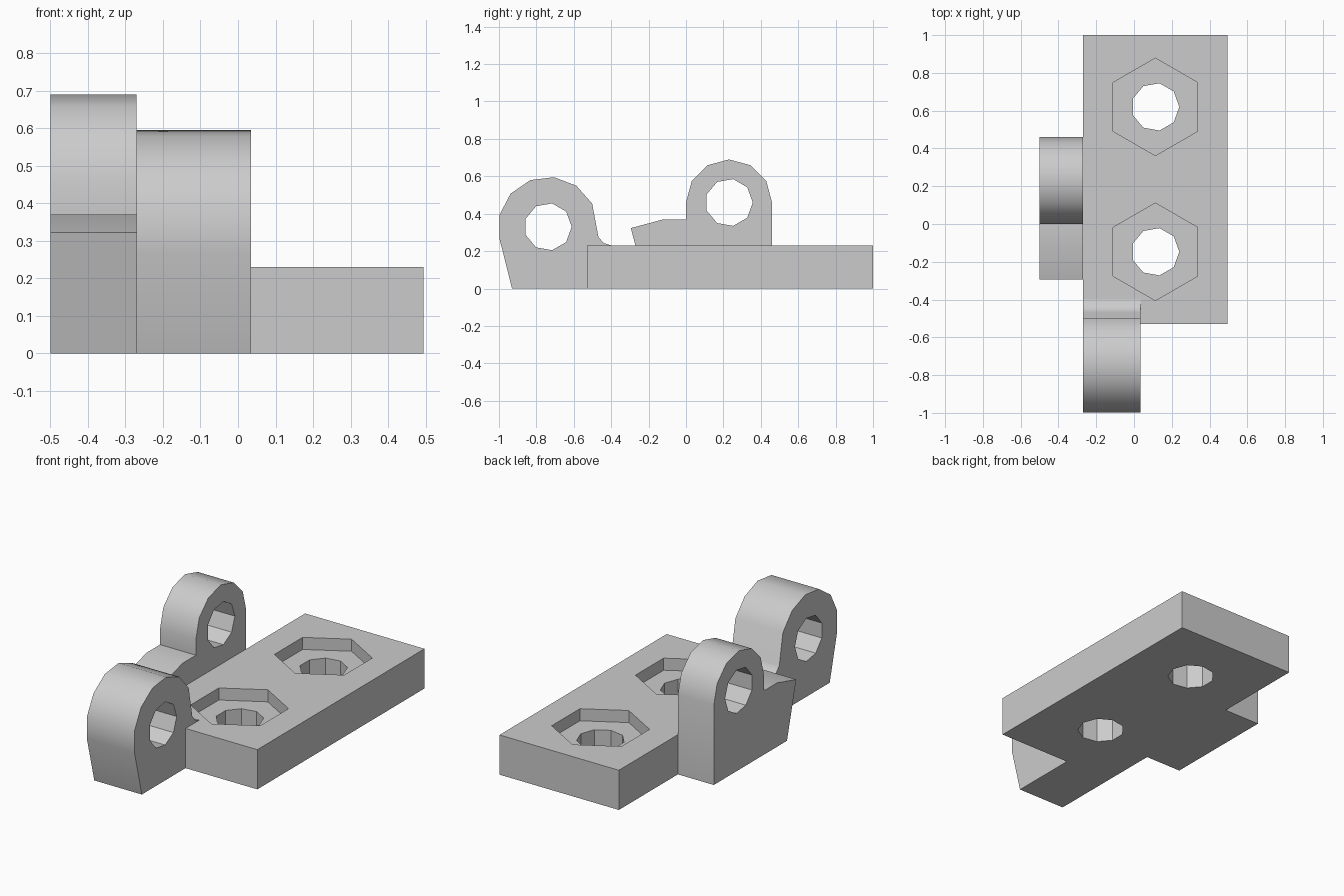
import bpy, bmesh
from math import sin, cos, radians, tau
from mathutils import Vector

cube = bpy.data.objects.get("Cube")
if cube:
    bpy.data.objects.remove(cube, do_unlink=True)

GREY = (0.6, 0.6, 0.6, 1)
grey = bpy.data.materials.new("plain_grey")
grey.use_nodes = True
grey.diffuse_color = GREY
grey.node_tree.nodes["Principled BSDF"].inputs["Base Color"].default_value = GREY


def ring(u, v, radius, sides, start=0.0):
    """Points of a regular polygon."""
    return [(u + radius * cos(start + tau * i / sides),
             v + radius * sin(start + tau * i / sides)) for i in range(sides)]


def prism(name, outline, axis, low, high):
    """Extrude a 2D outline along x (outline in y, z) or z (outline in x, y)."""
    def place(p, d):
        return (d, *p) if axis == "x" else (*p, d)
    bm = bmesh.new()
    face = bm.faces.new([bm.verts.new(place(p, low)) for p in outline])
    offset = Vector(place((0, 0), high - low))
    top = bmesh.ops.extrude_face_region(bm, geom=[face])["geom"]
    verts = [g for g in top if isinstance(g, bmesh.types.BMVert)]
    bmesh.ops.translate(bm, verts=verts, vec=offset)
    # the extrusion may or may not retain the starting cap
    bmesh.ops.holes_fill(bm, edges=[e for e in bm.edges if e.is_boundary])
    bmesh.ops.recalc_face_normals(bm, faces=bm.faces)
    mesh = bpy.data.meshes.new(name)
    bm.to_mesh(mesh)
    bm.free()
    mesh.materials.append(grey)
    obj = bpy.data.objects.new(name, mesh)
    bpy.context.collection.objects.link(obj)
    return obj


def activate(obj):
    bpy.ops.object.select_all(action="DESELECT")
    obj.select_set(True)
    bpy.context.view_layer.objects.active = obj


def cut(target, cutter):
    """Subtract the cutter, then discard it."""
    cutter.hide_render = True
    mod = target.modifiers.new("cut", "BOOLEAN")
    mod.operation, mod.solver, mod.object = "DIFFERENCE", "EXACT", cutter
    activate(target)
    bpy.ops.object.modifier_apply(modifier=mod.name)
    bpy.data.objects.remove(cutter, do_unlink=True)


THICK, LEFT, RIGHT, FRONT = 0.23, -0.27, 0.495, -0.53
HOLE = 0.127

# Base plate with two bolt holes and hexagonal nut recesses
plate = prism("base_plate", [(LEFT, FRONT), (RIGHT, FRONT), (RIGHT, 1), (LEFT, 1)],
              "z", 0, THICK)
for y in (-0.147, 0.62):
    cut(plate, prism("nut_cutter", ring(0.113, y, 0.258, 6, tau / 4), "z", THICK - 0.07, 0.4))
    cut(plate, prism("bolt_cutter", ring(0.113, y, HOLE, 9), "z", -0.1, 0.4))

# Front hinge knuckle, rounded on top, with a fillet running onto the plate
cy, cz = -0.738, 0.33
arc = ring(cy, cz, 0.267, 13)[1:8]
front_knuckle = prism("front_knuckle",
                      arc + [(-0.93, 0), (FRONT, 0), (FRONT, THICK), (-0.40, THICK),
                             (-0.44, 0.243), (-0.468, 0.275)],
                      "x", LEFT, 0.035)
cut(front_knuckle, prism("pin_cutter", ring(cy, cz, HOLE, 9), "x", -0.8, 0.8))

# Side hinge knuckle with a stop ledge in front
cy, cz = 0.23, 0.46
arc = ring(cy, cz, 0.23, 12)[:7]
side_knuckle = prism("side_knuckle",
                     arc + [(0, 0.37), (-0.12, 0.37), (-0.295, 0.323),
                            (-0.21, 0), (0.46, 0)],
                     "x", -0.5, LEFT)
cut(side_knuckle, prism("pin_cutter", ring(cy, cz, HOLE, 9), "x", -0.8, 0.8))

# Smooth the rounded tops, keep all other edges sharp
for part in (front_knuckle, side_knuckle):
    activate(part)
    bpy.ops.object.shade_smooth_by_angle(angle=radians(32))
